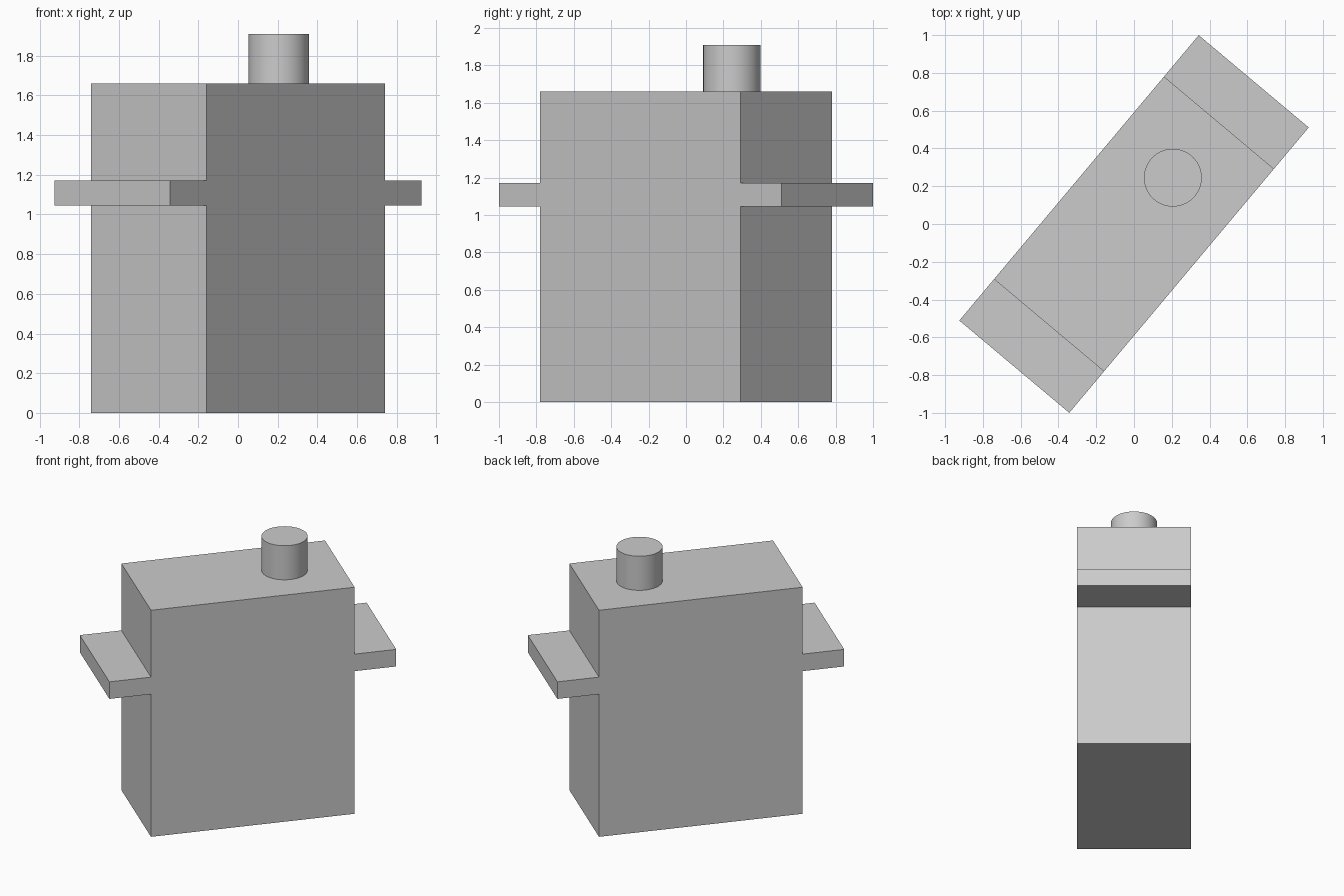
import bpy, bmesh
from math import radians, cos, sin

cube = bpy.data.objects.get("Cube")
if cube:
    bpy.data.objects.remove(cube, do_unlink=True)

TURN = radians(50)              # heading of the long axis
BODY, SPAN, DEPTH = 0.70, 0.986, 0.76   # half body, half span, thickness
TOP, WING_LOW, WING_HIGH = 1.66, 1.045, 1.17

grey = bpy.data.materials.new("light_grey")
grey.use_nodes = True
colour = (0.6, 0.6, 0.6, 1)
grey.diffuse_color = colour
grey.node_tree.nodes["Principled BSDF"].inputs["Base Color"].default_value = colour


def finish(name, bm):
    bmesh.ops.recalc_face_normals(bm, faces=bm.faces)
    mesh = bpy.data.meshes.new(name)
    bm.to_mesh(mesh)
    bm.free()
    mesh.materials.append(grey)
    obj = bpy.data.objects.new(name, mesh)
    bpy.context.collection.objects.link(obj)
    obj.rotation_euler.z = TURN
    return obj


# Body with side ledges: one mirrored outline extruded through its thickness
half = [(BODY, 0), (BODY, WING_LOW), (SPAN, WING_LOW),
        (SPAN, WING_HIGH), (BODY, WING_HIGH), (BODY, TOP)]
outline = half + [(-x, z) for x, z in reversed(half)]
bm = bmesh.new()
face = bm.faces.new([bm.verts.new((x, -DEPTH / 2, z)) for x, z in outline])
extruded = bmesh.ops.extrude_face_region(bm, geom=[face])["geom"]
bmesh.ops.translate(bm, vec=(0, DEPTH, 0),
                    verts=[v for v in extruded if isinstance(v, bmesh.types.BMVert)])
finish("body_with_ledges", bm)

# Round knob on the top
bm = bmesh.new()
bmesh.ops.create_cone(bm, cap_ends=True, segments=64, radius1=0.153,
                      radius2=0.153, depth=0.25)
knob = finish("top_knob", bm)
knob.location = (0.32 * cos(TURN), 0.32 * sin(TURN), TOP + 0.125)
bpy.ops.object.select_all(action="DESELECT")
knob.select_set(True)
bpy.context.view_layer.objects.active = knob
bpy.ops.object.shade_smooth_by_angle(angle=radians(30))
